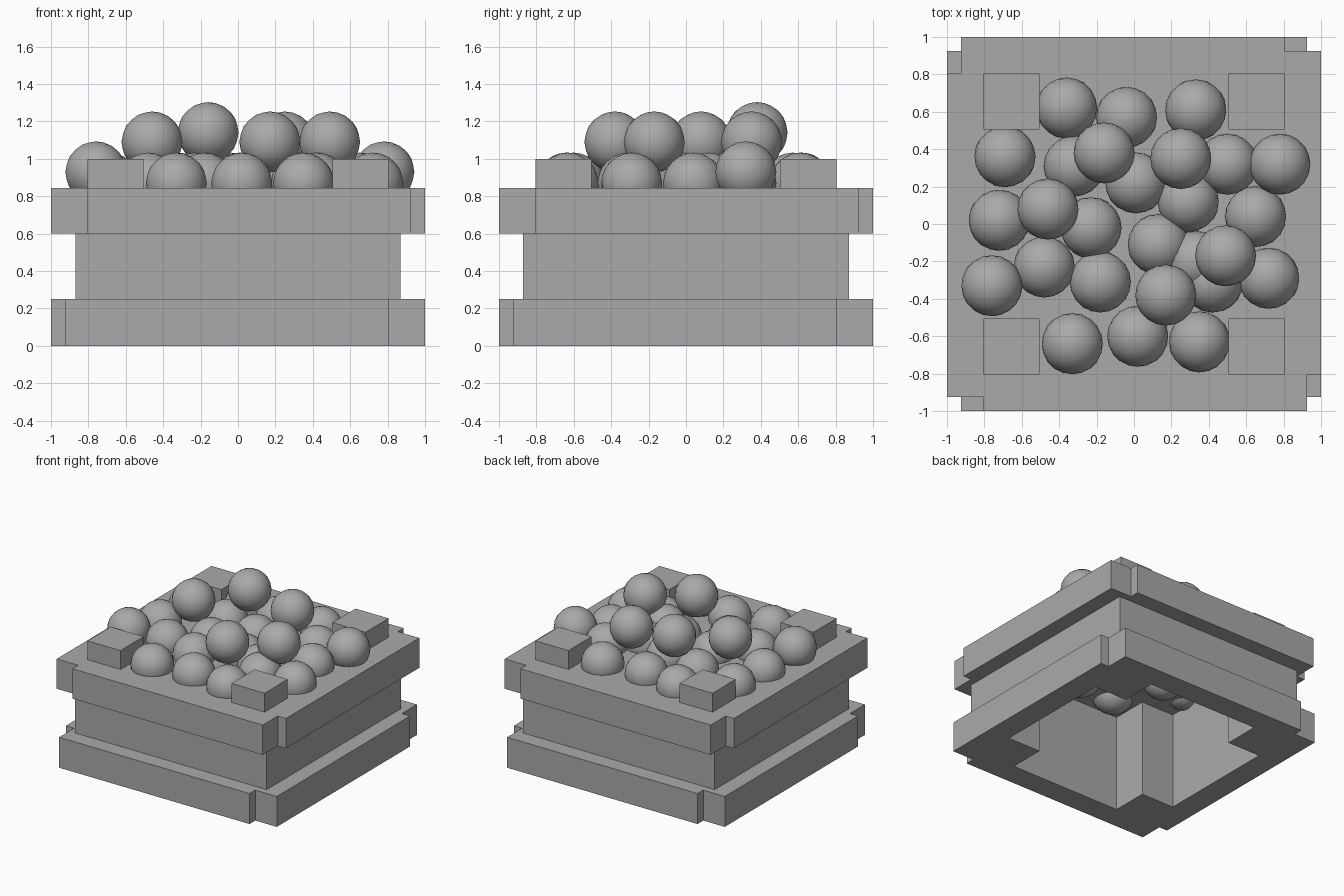
import bpy
import math
from mathutils import Matrix, Vector

cube = bpy.data.objects.get("Cube")
if cube:
    bpy.data.objects.remove(cube, do_unlink=True)

grey = bpy.data.materials.new("plain grey")
grey.use_nodes = True
colour = (0.4, 0.4, 0.4, 1)
grey.diffuse_color = colour
grey.node_tree.nodes["Principled BSDF"].inputs["Base Color"].default_value = colour


def box(name, low, high, quarter_turns=0):
    """Axis-aligned box between two corners, turned about the vertical axis."""
    low, high = Vector(low), Vector(high)
    bpy.ops.mesh.primitive_cube_add(size=1)
    part = bpy.context.object
    part.name = name
    turn = Matrix.Rotation(quarter_turns * math.pi / 2, 4, "Z")
    place = Matrix.Translation((low + high) / 2) @ Matrix.Diagonal((*(high - low), 1))
    part.data.transform(turn @ place)
    part.data.materials.append(grey)
    return part


OUTER, INNER, WALL, OVERHANG = 1.0, 0.805, 0.87, 0.925
BASE_TOP, RIM_BOTTOM, RIM_TOP, POST_TOP = 0.25, 0.6, 0.845, 1.0

# Four sides: rim and base boards overlap in opposite pinwheels
for turn, side in enumerate(("front", "left", "back", "right")):
    box(side + "_rim_board", (-INNER, -OUTER, RIM_BOTTOM),
        (OVERHANG, -INNER, RIM_TOP), turn)
    box(side + "_base_board", (-OVERHANG, -OUTER, 0),
        (INNER, -INNER, BASE_TOP), turn)
    box(side + "_wall_board", (-INNER, -WALL, BASE_TOP),
        (WALL, -INNER, RIM_BOTTOM), turn)
    box(side + "_corner_post", (0.505, -INNER, 0),
        (INNER, -0.505, POST_TOP), turn)

# Panel that carries the heap
box("heap_panel", (-INNER, -INNER, 0.8), (INNER, INNER, RIM_TOP - 0.002))

# Heap of balls, grouped by height of their centres
RADIUS = 0.163
heap = {
    0.87: [(-.36, .62), (-.04, .57), (.33, .61), (-.69, .36), (-.32, .31),
           (.5, .32), (.01, .22), (.29, .12), (.65, .04), (-.72, .02),
           (-.23, -.02), (.13, -.11), (.33, -.2), (-.48, -.23), (-.18, -.31),
           (.42, -.31), (.72, -.29), (-.33, -.64), (.02, -.6), (.35, -.63)],
    0.93: [(.78, .32), (-.76, -.33)],
    1.09: [(.25, .35), (-.46, .08), (.49, -.17), (.17, -.38)],
    1.14: [(-.16, .38)],
}
for height, spots in heap.items():
    for x, y in spots:
        bpy.ops.mesh.primitive_ico_sphere_add(subdivisions=3, radius=RADIUS,
                                              location=(x, y, height))
        ball = bpy.context.object
        ball.name = "ball"
        ball.data.materials.append(grey)
        bpy.ops.object.shade_smooth()
